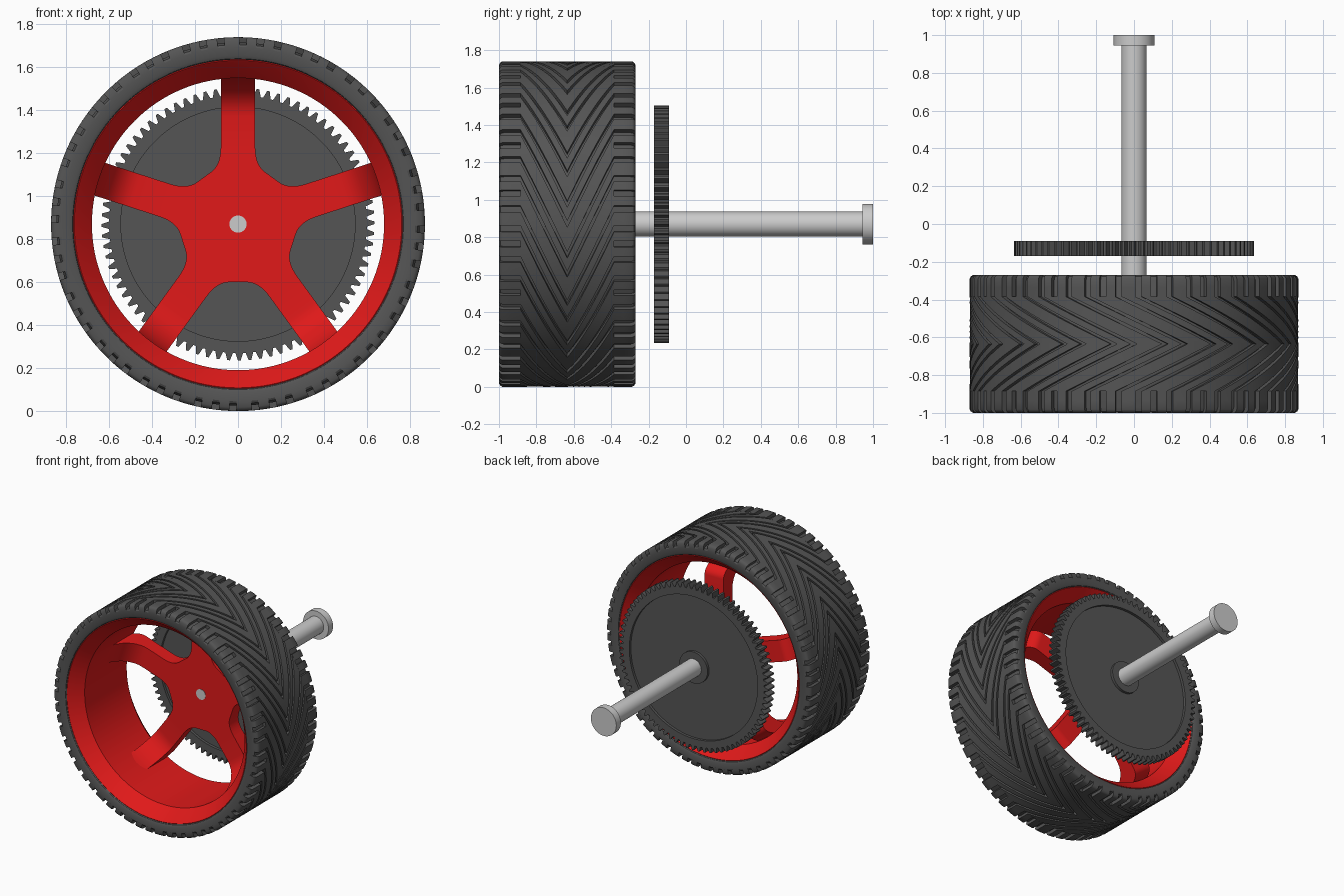
import bpy, bmesh, math
from math import sin, cos, pi, radians
from mathutils import Vector

if "Cube" in bpy.data.objects:
    bpy.data.objects.remove(bpy.data.objects["Cube"])

R, MID, HALF = 0.87, -0.635, 0.365      # tyre radius, tyre centre in y, half width


def material(name, col):
    m = bpy.data.materials.new(name)
    m.diffuse_color = (*col, 1)
    m.use_nodes = True
    m.node_tree.nodes["Principled BSDF"].inputs["Base Color"].default_value = m.diffuse_color
    return m


RED = material("red", (0.75, 0.01, 0.01))
DARK = material("dark_rubber", (0.09, 0.09, 0.09))


def polar(r, t, y):
    return Vector((r * cos(t), y, R + r * sin(t)))


def finish(bm, name, mat=None, angle=30):
    bmesh.ops.remove_doubles(bm, verts=bm.verts, dist=1e-5)
    bmesh.ops.recalc_face_normals(bm, faces=bm.faces)
    me = bpy.data.meshes.new(name)
    bm.to_mesh(me)
    bm.free()
    me.shade_smooth()
    me.set_sharp_from_angle(angle=radians(angle))
    if mat:
        me.materials.append(mat)
    ob = bpy.data.objects.new(name, me)
    bpy.context.collection.objects.link(ob)
    return ob


def lathe(name, profile, segs, mat=None, closed=True):
    """Spin (radius, y) points round the axle; a radius may be a function of the step."""
    bm = bmesh.new()
    rings = []
    for r, y in profile:
        rings.append([bm.verts.new(polar(r(i) if callable(r) else r, 2 * pi * i / segs, y))
                      for i in range(segs)])
    n = len(rings)
    for k in range(n if closed else n - 1):
        a, b = rings[k], rings[(k + 1) % n]
        for i in range(segs):
            j = (i + 1) % segs
            bm.faces.new((a[i], a[j], b[j], b[i]))
    bmesh.ops.dissolve_degenerate(bm, edges=bm.edges, dist=1e-6)
    return finish(bm, name, mat)


def prism(bm, front, back):
    """Close two matching outlines into a solid."""
    a = [bm.verts.new(p) for p in front]
    b = [bm.verts.new(p) for p in back]
    bm.faces.new(a)
    bm.faces.new(b[::-1])
    for i in range(len(a)):
        j = (i + 1) % len(a)
        bm.faces.new((a[i], b[i], b[j], a[j]))


# Axle with narrow front pin and end cap
lathe("axle", [(0, -.452), (.04, -.452), (.04, -.34), (.067, -.34), (.067, .945),
               (.108, .945), (.108, 1), (0, 1)], 48, closed=False)

# Gear with recessed web and collar
def tooth(i):
    return .635 if i % 4 < 2 else .600

lathe("gear", [(.067, -.17), (.12, -.17), (.12, -.15), (.545, -.15), (.545, -.17),
               (tooth, -.17), (tooth, -.09), (.545, -.09), (.545, -.11), (.12, -.11),
               (.12, -.09), (.067, -.09)], 320, DARK)

# Tyre carcass, mirrored about its middle
half = [(.845, .335), (.835, .358), (.825, .364), (.785, .364), (.77, .357), (.76, .34)]
lathe("tyre_carcass", [(r, MID - d) for r, d in half] + [(r, MID + d) for r, d in half[::-1]],
      128, DARK)

# Wheel rim barrel with flared lips
half = [(.775, .345), (.762, .352), (.755, .345), (.68, .255)]
lathe("rim", [(r, MID - d) for r, d in half] + [(r, MID + d) for r, d in half[::-1]], 128, RED)

# Hub plate with filleted gaps between spokes
W, FRONT, BACK, START = .08, -.45, -.34, .36
outline = []
for k in range(5):
    t0 = pi / 2 + k * 2 * pi / 5
    gap = Vector((.27 * cos(pi / 5) - .04 * sin(pi / 5), .27 * sin(pi / 5) + .04 * -cos(pi / 5) * -1))
    # point on the flat, 0.04 short of the gap centre, in the spoke frame
    gap = Vector((.27 * cos(pi / 5) + .04 * sin(pi / 5), .27 * sin(pi / 5) - .04 * cos(pi / 5)))
    p0, p1 = Vector((START, W)), Vector((.276, W))
    arc = [p0 * (1 - u) ** 2 + p1 * 2 * u * (1 - u) + gap * u * u for u in [i / 8 for i in range(9)]]
    side = [Vector((p.x, -p.y)) for p in arc[::-1]] + arc
    for p in side:
        outline.append((p.x * cos(t0) - p.y * sin(t0), R + p.x * sin(t0) + p.y * cos(t0)))
bm = bmesh.new()
prism(bm, [(x, FRONT, z) for x, z in outline], [(x, BACK, z) for x, z in outline])
finish(bm, "hub_plate", RED)

# Spokes sweeping forward into the barrel
bm = bmesh.new()
curve = [i / 10 * pi / 2 for i in range(11)]
face = [(START, FRONT)] + [(.50 + .185 * sin(a), FRONT - .27 * (1 - cos(a))) for a in curve]
rear = [(START, BACK)] + [(.60 + .09 * sin(a), BACK - .15 * (1 - cos(a))) for a in curve]
side = face + rear[::-1]
for k in range(5):
    t0 = pi / 2 + k * 2 * pi / 5
    prism(bm, *[[(r * cos(t0) - w * sin(t0), y, R + r * sin(t0) + w * cos(t0)) for r, y in side]
                for w in (-W, W)])
finish(bm, "spokes", RED)


# Chevron tread lugs
def lug(bm, a, b, ys):
    rows = []
    for d in ys:
        sweep = .6 * min(abs(d), .25) / .25
        drop = max(0, abs(d) - (HALF - .018))
        top = R - drop * drop / .018
        base = .825
        row = [(base, a), (top, a), (top, (a + b) / 2), (top, b), (base, b)]
        rows.append([bm.verts.new(polar(r, t + sweep, MID + d)) for r, t in row])
    for p, q in zip(rows, rows[1:]):
        for i in range(4):
            bm.faces.new((p[i], p[i + 1], q[i + 1], q[i]))
    bm.faces.new(rows[0])
    bm.faces.new(rows[-1][::-1])


N = 20
P = 2 * pi / N
edge = [.25, .30, HALF - .018, HALF - .008, HALF]
mid = [-.25 + .5 * i / 16 for i in range(17)]
full = [-d for d in edge[:0:-1]] + mid + edge[1:]
bm = bmesh.new()
for k in range(N):
    t = k * P
    lug(bm, t + .06 * P, t + .33 * P, full)          # narrow chevron
    lug(bm, t + .45 * P, t + .94 * P, mid)           # wide chevron, split at the shoulders
    for a, b in ((.45, .64), (.76, .94)):
        lug(bm, t + a * P, t + b * P, edge)
        lug(bm, t + a * P, t + b * P, [-d for d in edge[::-1]])
finish(bm, "tread_lugs", DARK, 35)
